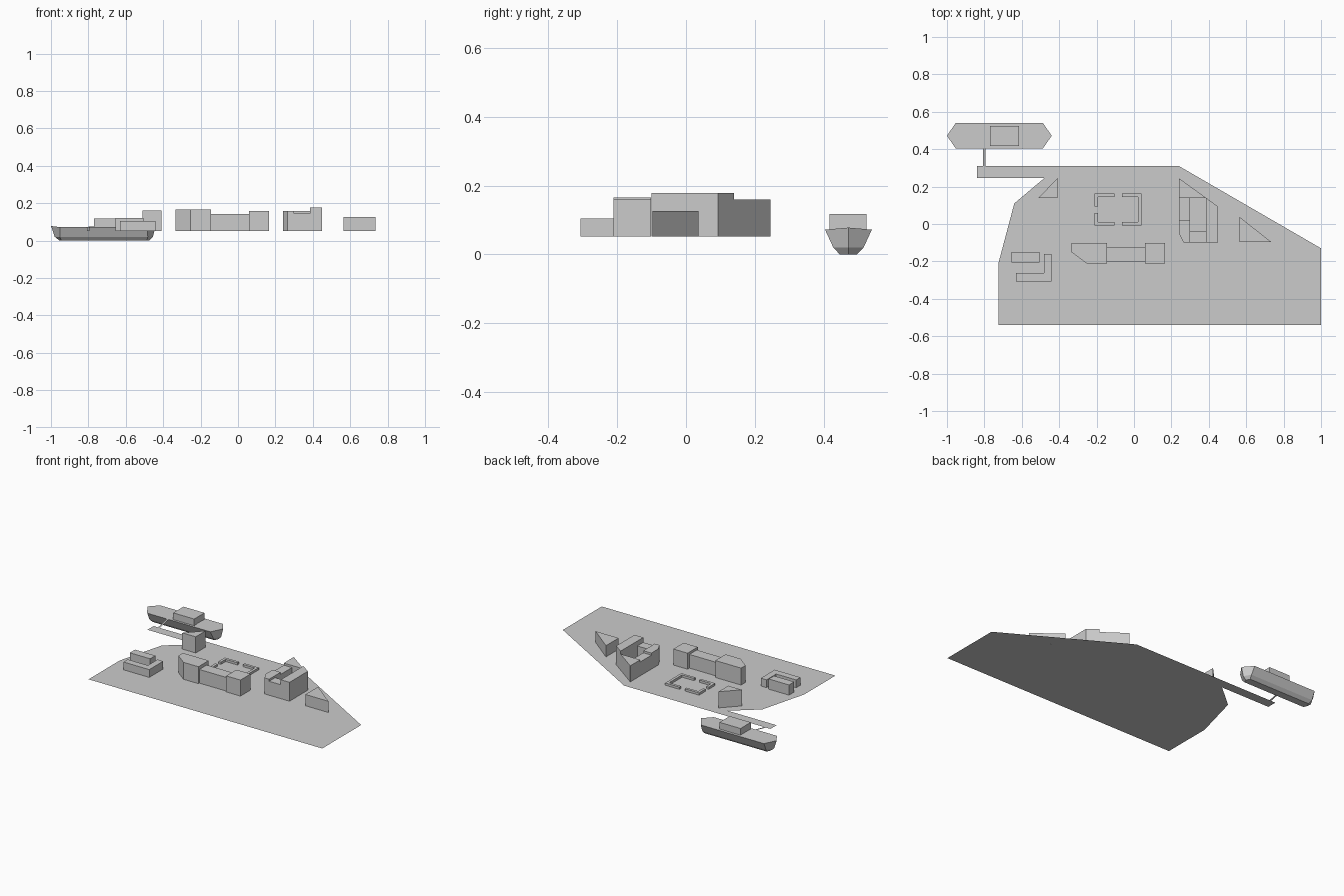
import bpy, bmesh

if "Cube" in bpy.data.objects:
    bpy.data.objects.remove(bpy.data.objects["Cube"])

G = 0.052  # ground level


def make(name, bm):
    bmesh.ops.recalc_face_normals(bm, faces=bm.faces)
    me = bpy.data.meshes.new(name)
    bm.to_mesh(me)
    bm.free()
    ob = bpy.data.objects.new(name, me)
    bpy.context.collection.objects.link(ob)
    return ob


def sheet(name, pts):
    bm = bmesh.new()
    f = bm.faces.new([bm.verts.new(p) for p in pts])
    f.normal_update()
    if f.normal.z < 0:
        f.normal_flip()
    me = bpy.data.meshes.new(name)
    bm.to_mesh(me)
    bm.free()
    bpy.context.collection.objects.link(bpy.data.objects.new(name, me))


def loft(name, rings):
    bm = bmesh.new()
    rows = [[bm.verts.new(p) for p in r] for r in rings]
    n = len(rows[0])
    for a, b in zip(rows, rows[1:]):
        for i in range(n):
            bm.faces.new((a[i], a[(i + 1) % n], b[(i + 1) % n], b[i]))
    bm.faces.new(rows[0][::-1])
    bm.faces.new(rows[-1])
    return make(name, bm)


def prism(name, outline, top, bottom=G):
    return loft(name, [[(x, y, z) for x, y in outline] for z in (bottom, top)])


def block(name, x0, x1, y0, y1, top, bottom=G):
    return prism(name, [(x0, y0), (x1, y0), (x1, y1), (x0, y1)], top, bottom)


# Ground with pier, and the sloping gangway
ground = [(-0.84, 0.31), (-0.84, 0.245), (-0.48, 0.245), (-0.64, 0.11), (-0.725, -0.21),
          (-0.725, -0.54), (1.0, -0.54), (1.0, -0.13), (0.24, 0.31)]
sheet("ground_and_pier", [(x, y, G) for x, y in ground])
sheet("gangway", [(-0.807, 0.31, G), (-0.795, 0.31, G), (-0.795, 0.407, 0.073), (-0.807, 0.407, 0.073)])


# Ship hull from hexagonal rings, plus cabin
def hull_ring(x0, x1, half, z, inset, rise=0.0):
    c = 0.472
    return [(x0, c, z + rise), (x0 + inset, c - half, z), (x1 - inset, c - half, z),
            (x1, c, z + rise), (x1 - inset, c + half, z), (x0 + inset, c + half, z)]


loft("ship_hull", [hull_ring(-0.955, -0.475, 0.025, 0.0, 0.012),
                   hull_ring(-0.98, -0.455, 0.044, 0.02, 0.027),
                   hull_ring(-1.0, -0.44, 0.068, 0.072, 0.047, 0.006)])
block("ship_cabin", -0.77, -0.615, 0.417, 0.525, 0.118, 0.07)

# Western buildings
block("west_block", -0.655, -0.505, -0.205, -0.15, 0.12)
prism("west_l_building", [(-0.63, -0.307), (-0.44, -0.307), (-0.44, -0.16), (-0.482, -0.16),
                          (-0.482, -0.262), (-0.63, -0.262)], 0.104)
prism("harbour_wedge", [(-0.51, 0.14), (-0.41, 0.14), (-0.41, 0.245)], 0.16)

# Central hall with two wings
prism("hall_left_wing", [(-0.335, -0.102), (-0.335, -0.15), (-0.255, -0.21),
                         (-0.145, -0.21), (-0.145, -0.102)], 0.165)
block("hall_middle", -0.145, 0.06, -0.2, -0.122, 0.143)
block("hall_right_wing", 0.06, 0.165, -0.21, -0.102, 0.159)

# Low walled courtyard with openings on three sides
X0, X1, Y0, Y1, T, H = -0.21, 0.04, -0.008, 0.162, 0.018, G + 0.015
block("court_east_wall", X1 - T, X1, Y0, Y1, H)
for side, y0 in (("south", Y0), ("north", Y1 - T)):
    block("court_%s_wall_a" % side, X0 + T, -0.105, y0, y0 + T, H)
    block("court_%s_wall_b" % side, -0.065, X1 - T, y0, y0 + T, H)
for tag, y0, y1 in (("a", Y0, 0.06), ("b", 0.094, Y1)):
    block("court_west_wall_" + tag, X0, X0 + T, y0, y1, H)

# Eastern complex around an inner yard
prism("complex_east_bar", [(0.385, -0.1), (0.45, -0.1), (0.45, 0.093), (0.385, 0.14)], 0.178)
prism("complex_back", [(0.24, 0.14), (0.385, 0.14), (0.24, 0.245)], 0.159)
block("complex_west_low", 0.24, 0.3, 0.022, 0.14, 0.145)
prism("complex_west_front", [(0.24, 0.022), (0.24, -0.05), (0.265, -0.1), (0.3, -0.1), (0.3, 0.022)], 0.159)
block("complex_front", 0.3, 0.385, -0.1, -0.037, 0.145)

# Triangular building
prism("east_wedge", [(0.565, -0.097), (0.735, -0.097), (0.565, 0.037)], 0.127)
